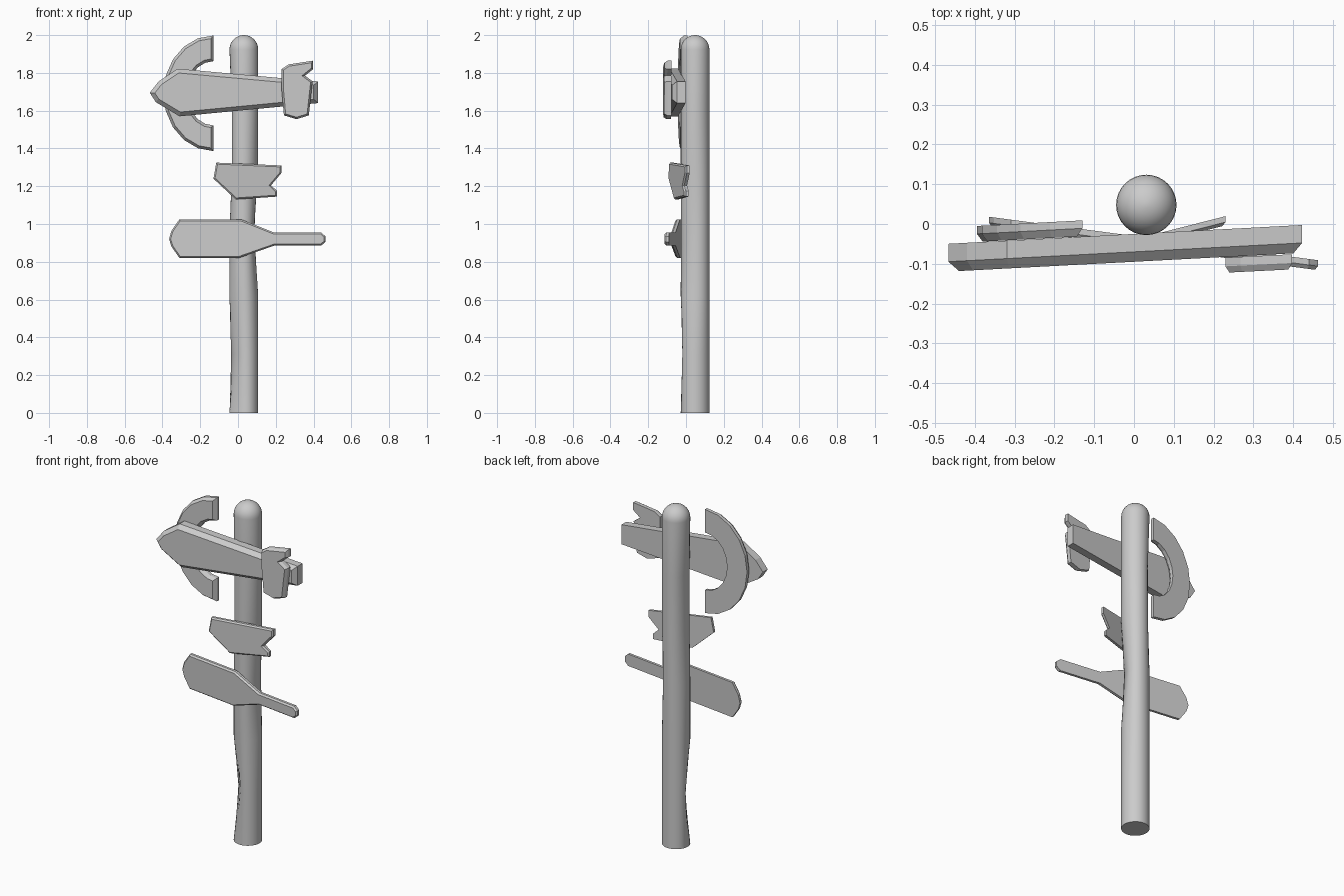
import bpy, bmesh, math

if "Cube" in bpy.data.objects:
    bpy.data.objects.remove(bpy.data.objects["Cube"])


def finish(name, bm):
    bmesh.ops.recalc_face_normals(bm, faces=bm.faces)
    mesh = bpy.data.meshes.new(name)
    bm.to_mesh(mesh)
    bm.free()
    ob = bpy.data.objects.new(name, mesh)
    bpy.context.collection.objects.link(ob)
    return ob


def plank(name, outline, back, slope, depth, inset, chamfer):
    """Board from an (x, z) outline: flat back, chamfered front, turned about z."""
    bm = bmesh.new()
    rear = [bm.verts.new((x, 0, z)) for x, z in outline]
    mid = [bm.verts.new((x, -(depth - chamfer), z)) for x, z in outline]
    n = len(outline)
    for i in range(n):
        j = (i + 1) % n
        bm.faces.new((rear[i], rear[j], mid[j], mid[i]))
    bm.faces.new(rear)
    front = bm.faces.new(mid)
    bm.normal_update()
    bmesh.ops.inset_region(bm, faces=[front], thickness=inset, use_even_offset=True)
    for v in front.verts:
        v.co.y = -depth
    for v in bm.verts:
        v.co.y += back + slope * v.co.x
    return finish(name, bm)


# Post: dented round pole with a domed top
R, CX, CY, SIDES = 0.076, 0.031, 0.048, 32
rings = [(z, R) for z in (0, 0.31, 0.62, 0.96, 1.28, 1.6)]
rings += [(2 - R + R * math.sin(a), R * math.cos(a))
          for a in (math.radians(d) for d in range(0, 90, 12))]
dents = {0.31: (225, 0.033), 0.96: (-15, 0.028), 1.28: (170, 0.014), 1.6: (165, 0.014)}
bm = bmesh.new()
loops = []
for z, r in rings:
    ring = []
    for i in range(SIDES):
        a = 2 * math.pi * i / SIDES
        rr = r
        if z in dents:
            ang, amount = dents[z]
            rr -= amount * max(0, math.cos(a - math.radians(ang))) ** 2.5
        ring.append(bm.verts.new((CX + rr * math.cos(a), CY + rr * math.sin(a), z)))
    loops.append(ring)
for lo, hi in zip(loops, loops[1:]):
    for i in range(SIDES):
        j = (i + 1) % SIDES
        bm.faces.new((lo[i], lo[j], hi[j], hi[i]))
tip = bm.verts.new((CX, CY, 2))
for i in range(SIDES):
    bm.faces.new((loops[-1][i], loops[-1][(i + 1) % SIDES], tip))
bm.faces.new(loops[0])
post = finish("post", bm)
bpy.context.view_layer.objects.active = post
post.select_set(True)
bpy.ops.object.shade_smooth_by_angle(angle=math.radians(40))

# Half-ring board behind the large sign
arc = [math.radians(90 + 18 * i) for i in range(11)]
crescent = [(-0.13 + 0.265 * math.cos(a), 1.692 + 0.306 * math.sin(a)) for a in arc]
crescent += [(-0.13 + 0.14 * math.cos(a), 1.692 + 0.17 * math.sin(a)) for a in reversed(arc)]
plank("half_ring_board", crescent, 0.016, 0.053, 0.04, 0.014, 0.02)

# Large pointed sign
plank("large_pointed_sign",
      [(-0.467, 1.695), (-0.42, 1.755), (-0.32, 1.822), (0.423, 1.755),
       (0.423, 1.64), (-0.31, 1.57), (-0.435, 1.645)],
      -0.025, 0.053, 0.07, 0.022, 0.025)

# Notched tail board on the front of the large sign
plank("notched_tail_board",
      [(0.23, 1.82), (0.268, 1.845), (0.398, 1.865), (0.398, 1.82), (0.355, 1.785),
       (0.395, 1.755), (0.375, 1.575), (0.31, 1.555), (0.243, 1.575), (0.23, 1.72)],
      -0.096, 0.05, 0.038, 0.01, 0.016)

# Small sign with a split end
plank("small_split_sign",
      [(-0.115, 1.325), (0.23, 1.31), (0.23, 1.27), (0.175, 1.205), (0.207, 1.175),
       (0.207, 1.145), (-0.012, 1.13), (-0.13, 1.24)],
      -0.039, 0.255, 0.023, 0.008, 0.008)

# Paddle-shaped sign
plank("paddle_sign",
      [(-0.31, 1.025), (0.015, 1.025), (0.19, 0.955), (0.44, 0.955), (0.463, 0.935),
       (0.463, 0.905), (0.44, 0.885), (0.19, 0.885), (0.005, 0.82), (-0.31, 0.82),
       (-0.352, 0.88), (-0.365, 0.92), (-0.352, 0.965)],
      -0.03, -0.132, 0.025, 0.008, 0.01)
